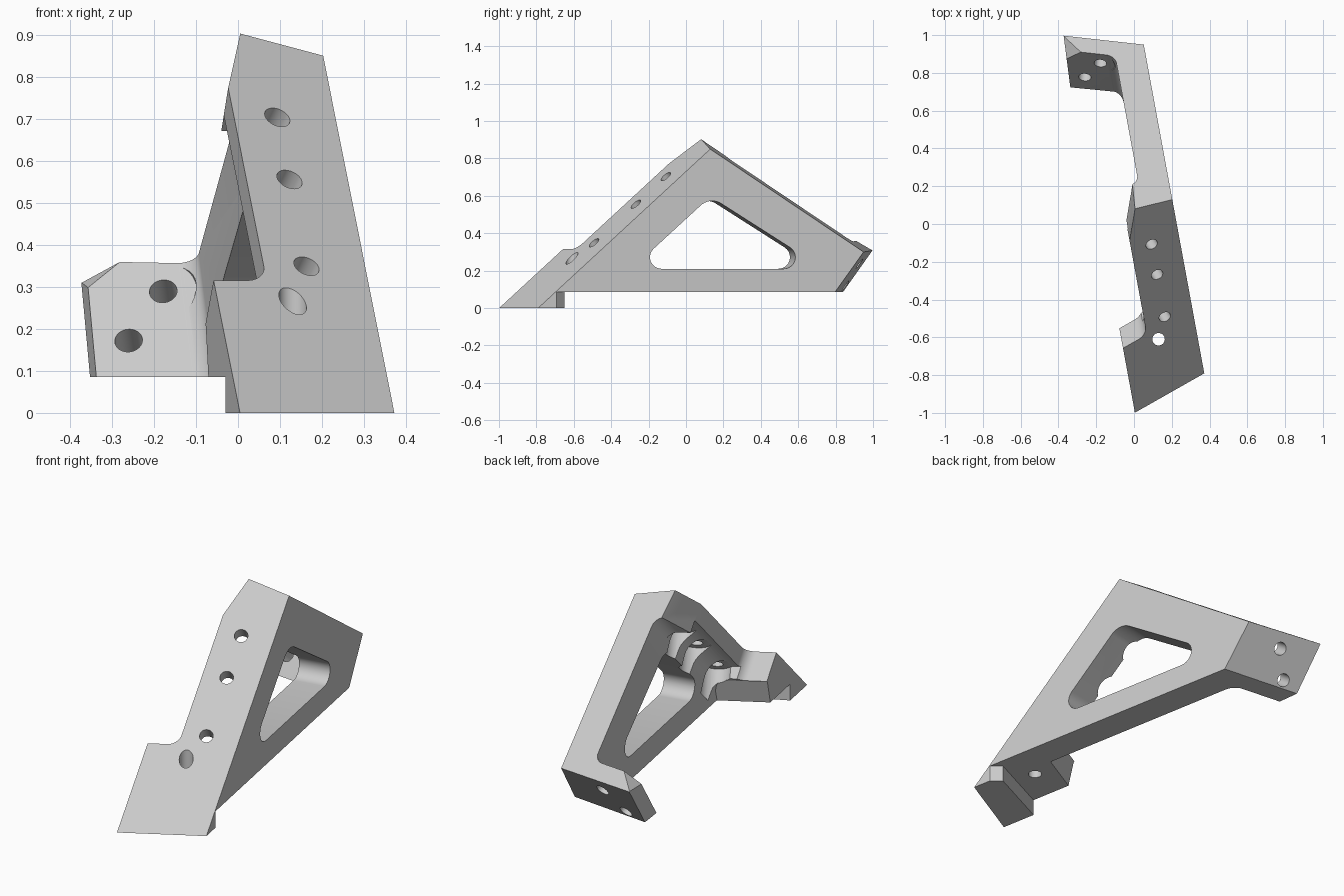
import bpy, bmesh, math
from mathutils import Vector as V

if "Cube" in bpy.data.objects:
    bpy.data.objects.remove(bpy.data.objects["Cube"])

grey = bpy.data.materials.new("light_grey")
grey.diffuse_color = (0.6, 0.6, 0.6, 1)
grey.use_nodes = True
grey.node_tree.nodes["Principled BSDF"].inputs["Base Color"].default_value = grey.diffuse_color


def make(name, bm):
    bmesh.ops.recalc_face_normals(bm, faces=bm.faces[:])
    me = bpy.data.meshes.new(name)
    bm.to_mesh(me)
    bm.free()
    me.materials.append(grey)
    ob = bpy.data.objects.new(name, me)
    bpy.context.collection.objects.link(ob)
    return ob


def plane(n, p):
    """Half space: keeps the side the normal points away from."""
    n = V(n).normalized()
    return n, V(p)


def flip(pl):
    return -pl[0], pl[1]


def inset(pl, d):
    return pl[0], pl[1] - pl[0] * d


def hull(name, planes, rounds=()):
    """Convex solid cut from a big block; rounds = (plane, plane, radius) edges to fillet."""
    bm = bmesh.new()
    bmesh.ops.create_cube(bm, size=4)
    for n, p in planes:
        res = bmesh.ops.bisect_plane(bm, geom=bm.verts[:] + bm.edges[:] + bm.faces[:],
                                     plane_co=p, plane_no=n, clear_outer=True, dist=1e-6)
        cut = [e for e in res["geom_cut"] if isinstance(e, bmesh.types.BMEdge)]
        if cut:
            bmesh.ops.edgeloop_fill(bm, edges=cut)
        bmesh.ops.recalc_face_normals(bm, faces=bm.faces[:])
    for a, b, r in rounds:
        bm.normal_update()
        picked = []
        for e in bm.edges:
            if len(e.link_faces) == 2:
                f, g = (x.normal for x in e.link_faces)
                if max(min(f.dot(a[0]), g.dot(b[0])), min(f.dot(b[0]), g.dot(a[0]))) > 0.9995:
                    picked.append(e)
        if picked:
            bmesh.ops.bevel(bm, geom=picked, offset=r, segments=10, profile=0.5, affect='EDGES')
    return make(name, bm)


def prism(name, pts, d):
    """Outline swept from -d to +d."""
    bm = bmesh.new()
    f = bm.faces.new([bm.verts.new(p - d) for p in pts])
    ext = bmesh.ops.extrude_face_region(bm, geom=[f])
    bmesh.ops.translate(bm, vec=2 * d, verts=[v for v in ext["geom"] if isinstance(v, bmesh.types.BMVert)])
    return make(name, bm)


def rod(name, start, axis, length, r):
    axis = V(axis).normalized()
    u = axis.orthogonal().normalized()
    w = axis.cross(u)
    pts = [V(start) + axis * length / 2 + r * (u * math.cos(t) + w * math.sin(t))
           for t in (2 * math.pi * i / 32 for i in range(32))]
    return prism(name, pts, axis * length / 2)


def cut(tool):
    m = bracket.modifiers.new(tool.name, 'BOOLEAN')
    m.operation, m.solver, m.object = 'DIFFERENCE', 'EXACT', tool
    bpy.context.view_layer.objects.active = bracket
    bpy.ops.object.modifier_apply(modifier=m.name)
    bpy.data.objects.remove(tool)


# main planes of the bracket
front = plane((0.342, -0.603, 0.721), (0.003, -1, 0))
web = plane((0.983, 0.181, 0), (0.372, -0.79, 0))
top = plane((0.016, 0.115, 0.167), (0.2, 0.13, 0.85))
back = plane((0.08, 0.817, -0.572), (0.05, 0.95, 0.3))
end = plane((-1, -0.13, 0), (-0.36, 0.9, 0))
ground = plane((0, 0, -1), (0, 0, 0))

# outer solid, then everything below the underside except the foot
bracket = hull("bracket", [front, web, top, back, end, ground])
under = plane((0, 0, 1), (0, 0, 0.085))
cut(hull("foot_back", [under, flip(plane((-0.16, 0.33, 0), (-0.027, -0.81, 0)))]))
cut(hull("foot_corner", [under, flip(plane((0.04, 0.05, 0), (0.352, -0.69, 0)))]))

# hollow inside, leaving the front flange with its heel, the side web and the back flange
f_in, w_in, k_in = inset(front, 0.146), inset(web, 0.16), inset(back, 0.093)
heel = plane((0.059, -0.104, 0.031), (-0.07, -0.59, 0.085))
cut(hull("pocket", [f_in, w_in, k_in, heel],
         [(f_in, w_in, 0.045), (heel, w_in, 0.045), (k_in, w_in, 0.045)]))

# clipped corner on the back flange
a, b, c = V((-0.372, 0.995, 0.31)), V((-0.28, 0.91, 0.36)), V((-0.36, 0.88, 0.297))
cn = (b - a).cross(c - a)
corner = plane(cn if cn.z > 0 else -cn, a)
cut(hull("corner_trim", [flip(corner), plane((1, 0, 0), (-0.2, 0, 0)), plane((0, -1, 0), (0, 0.7, 0))]))

# trim the free side of the front flange
slab = flip(inset(front, 0.3))
narrow, wide = inset(web, 0.262), inset(web, 0.399)
across = (-0.0515, 0.0914, 0.1007)
step = flip(plane(across, (-0.055, -0.655, 0.315)))
cut(hull("narrow_trim", [slab, narrow, step], [(narrow, step, 0.05)]))
cut(hull("wide_trim", [slab, wide]))
p, q, s = V((0.005, 0.085, 0.9)), V((-0.024, -0.093, 0.77)), V((-0.04, 0.02, 0.67))
cn = (q - p).cross(s - p)
cut(hull("tip_trim", [slab, plane(cn if cn.x > 0 else -cn, p)]))

# thinner middle of the front flange, with a wide fillet into the web
thin = inset(front, 0.085)
upper = plane(across, s)
lower = inset(step, -0.0)
lower = (lower[0], lower[1] - lower[0] * 0.02)
cut(hull("thin_recess", [thin, w_in, upper, lower, flip(inset(front, 0.25))], [(thin, w_in, 0.09)]))

# rounded triangular window through the web
tri, radii, outline = [(-0.29, 0.21), (0.735, 0.21), (0.13, 0.596)], [0.062, 0.062, 0.09], []
for i, rad in enumerate(radii):
    pt = V(tri[i])
    d0 = (pt - V(tri[i - 1])).normalized()
    d1 = (V(tri[(i + 1) % 3]) - pt).normalized()
    mid = pt + (d1 - d0).normalized() * rad / math.sin(math.acos(-d0.dot(d1)) / 2)
    a0, turn = math.atan2(-d0.x, d0.y), math.acos(d0.dot(d1))
    for k in range(11):
        t = a0 + turn * k / 10
        y, z = mid.x + rad * math.cos(t), mid.y + rad * math.sin(t)
        outline.append(V((0.37 - 0.184 * (y + 0.79), y, z)))
cut(prism("window", outline, web[0] * 0.22))

# screw holes with round clearances behind the front flange
n = front[0]
for x, y, z in [(0.092, -0.105, 0.70), (0.121, -0.265, 0.552), (0.162, -0.49, 0.347)]:
    h = V((x, y, z))
    h -= n * (h - front[1]).dot(n)
    cut(rod("screw_hole", h + n * 0.1, -n, 0.3, 0.032))
    cut(rod("clearance", h - n * 0.0865, -n, 0.16, 0.072))
cut(rod("foot_hole", (0.13, -0.61, -0.1), (0, 0, 1), 0.6, 0.033))

# screw holes in the back flange, the inner one with a clearance in the fillet
for x, y, z in [(-0.178, 0.85, 0.29), (-0.26, 0.78, 0.17)]:
    cut(rod("back_hole", V((x, y, z)) - back[0] * 0.1, back[0], 0.3, 0.033))
seat = V((-0.178, 0.85, 0.29))
seat -= back[0] * ((seat - k_in[1]).dot(back[0]) + 0.002)
cut(rod("back_clearance", seat, -back[0], 0.15, 0.08))

bracket.select_set(True)
bpy.context.view_layer.objects.active = bracket
bpy.ops.object.shade_smooth_by_angle(angle=math.radians(30))
